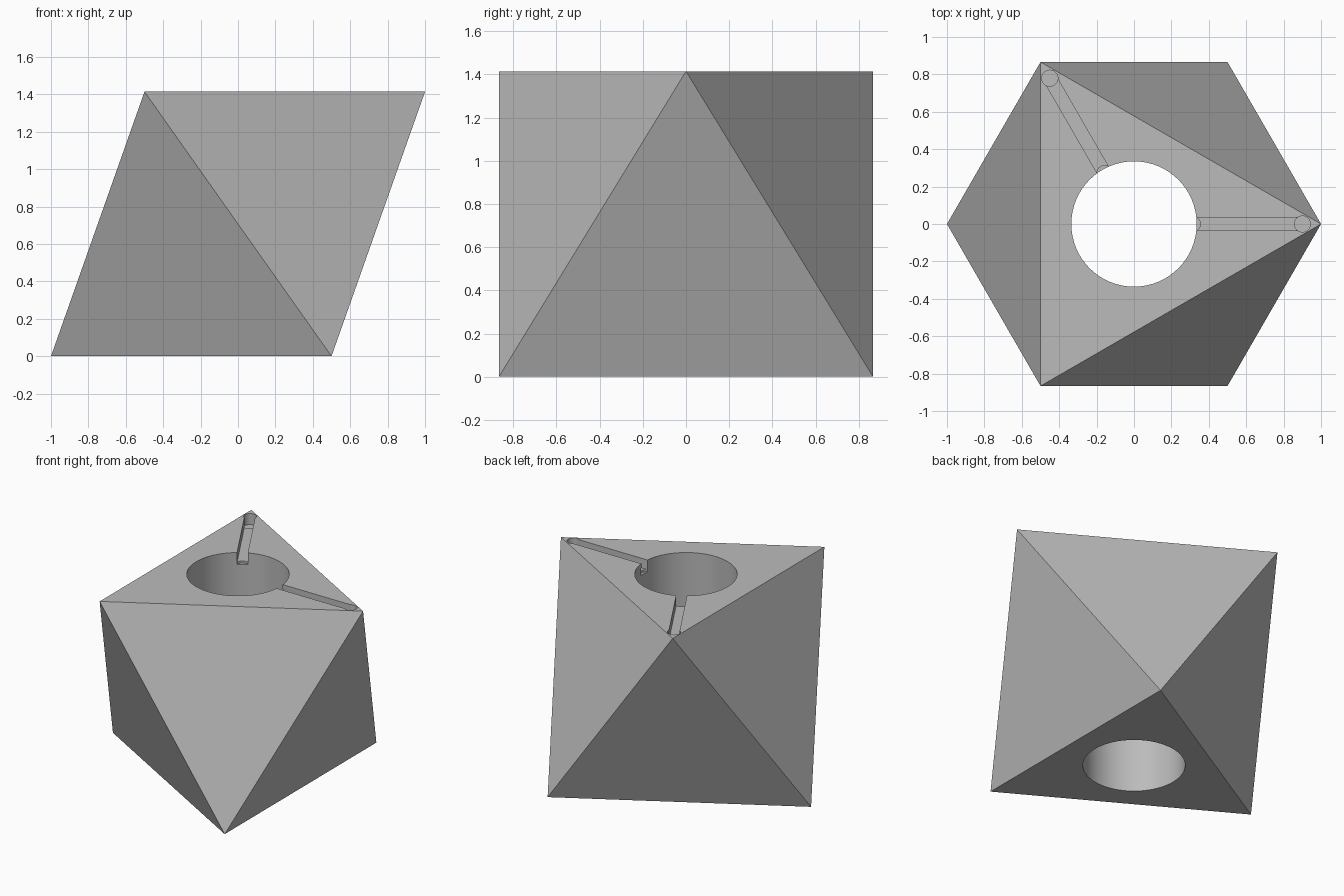
import bpy, bmesh
from math import cos, sin, pi, radians, sqrt

cube = bpy.data.objects.get("Cube")
if cube:
    bpy.data.objects.remove(cube, do_unlink=True)

HEIGHT = sqrt(2)
HOLE_RADIUS = 0.335
GROOVE_DEPTH = 0.07

grey = bpy.data.materials.new("plain grey")
grey.use_nodes = True
colour = (0.5, 0.5, 0.5, 1)
grey.diffuse_color = colour
grey.node_tree.nodes["Principled BSDF"].inputs["Base Color"].default_value = colour

# Octahedron body: a triangle on top and one turned by 60 degrees below
bm = bmesh.new()
for i in range(6):
    a = i * pi / 3
    bm.verts.new((cos(a), sin(a), HEIGHT if i % 2 == 0 else 0))
bmesh.ops.convex_hull(bm, input=bm.verts)
bmesh.ops.recalc_face_normals(bm, faces=bm.faces)
mesh = bpy.data.meshes.new("octahedron_body")
bm.to_mesh(mesh)
bm.free()
body = bpy.data.objects.new("octahedron_body", mesh)
bpy.context.collection.objects.link(body)
mesh.materials.append(grey)


def cut(cutter):
    """Subtract a cutter from the body and discard it."""
    cutter.hide_render = True
    cutter.data.materials.append(grey)
    bpy.context.view_layer.objects.active = body
    mod = body.modifiers.new("cut", 'BOOLEAN')
    mod.operation = 'DIFFERENCE'
    mod.solver = 'EXACT'
    mod.object = cutter
    bpy.ops.object.modifier_apply(modifier=mod.name)
    bpy.data.objects.remove(cutter, do_unlink=True)


def cut_cylinder(x, y, radius, bottom, top, sides):
    bpy.ops.mesh.primitive_cylinder_add(
        vertices=sides, radius=radius, depth=top - bottom,
        location=(x, y, (top + bottom) / 2))
    cut(bpy.context.object)


# Round hole through the middle
cut_cylinder(0, 0, HOLE_RADIUS, -0.2, HEIGHT + 0.2, 96)

# Grooves from the hole to two top corners, with a round pit at each end
for angle in (0, radians(120)):
    c, s = cos(angle), sin(angle)
    inner, outer = 0.28, 0.9
    mid = (inner + outer) / 2
    bpy.ops.mesh.primitive_cube_add(
        size=1, location=(c * mid, s * mid, HEIGHT), rotation=(0, 0, angle))
    bpy.context.object.scale = (outer - inner, 0.07, 2 * GROOVE_DEPTH)
    bpy.context.view_layer.update()
    cut(bpy.context.object)
    cut_cylinder(c * outer, s * outer, 0.043, HEIGHT - 0.08, HEIGHT + 0.1, 32)
    cut_cylinder(c * 0.315, s * 0.315, 0.04, HEIGHT - 0.085, HEIGHT - 0.03, 32)

# Smooth curved walls, sharp corners
bpy.ops.object.select_all(action='DESELECT')
body.select_set(True)
bpy.context.view_layer.objects.active = body
bpy.ops.object.shade_smooth_by_angle(angle=radians(30))
